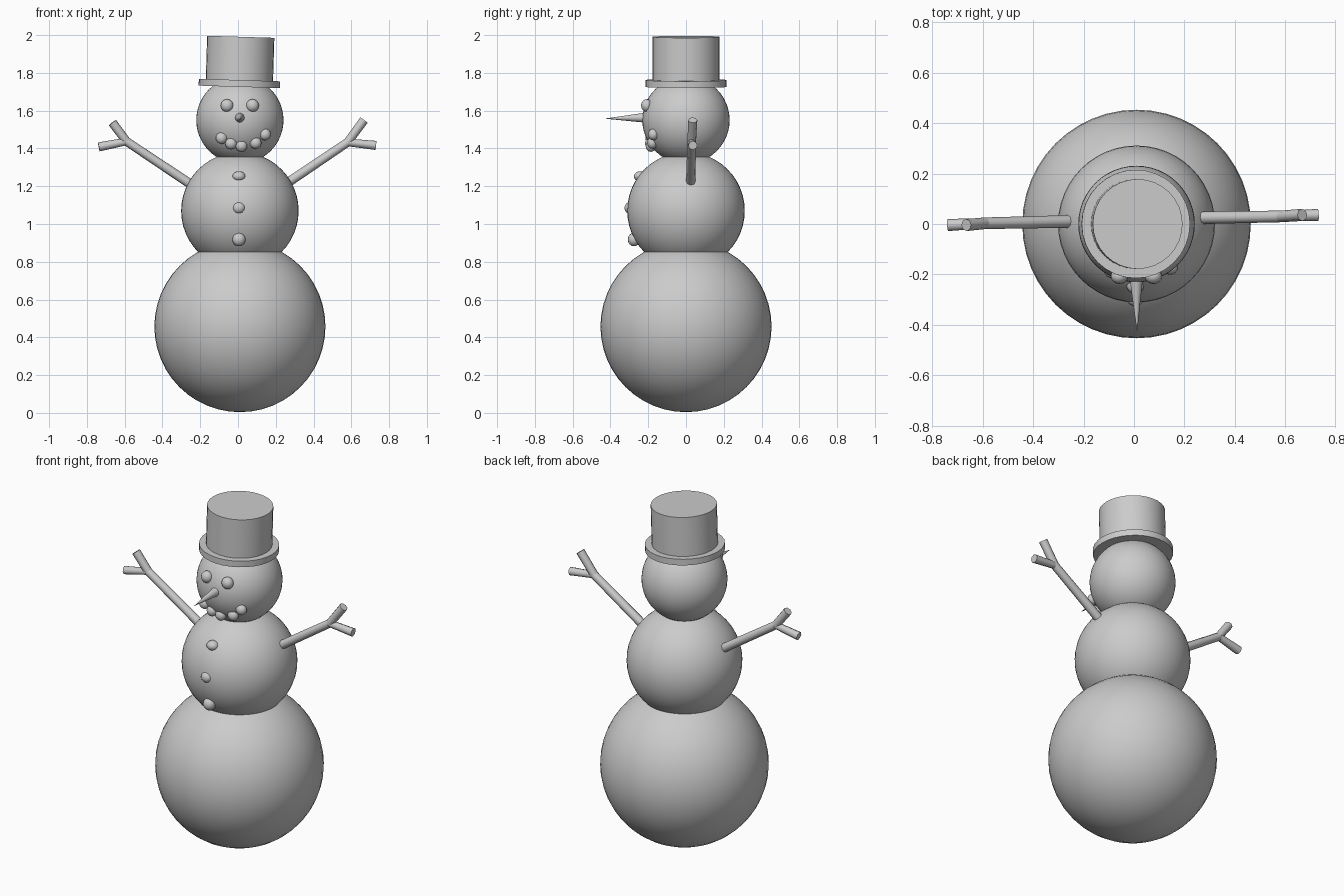
import bpy, math
from mathutils import Vector

if "Cube" in bpy.data.objects:
    bpy.data.objects.remove(bpy.data.objects["Cube"])


def finish(name):
    ob = bpy.context.object
    ob.name = name
    bpy.ops.object.shade_smooth_by_angle(angle=math.radians(50))
    return ob


def ball(name, loc, scale, seg=32, rings=16, rot=(0, 0, 0)):
    bpy.ops.mesh.primitive_uv_sphere_add(segments=seg, ring_count=rings, radius=1, location=loc, rotation=rot)
    bpy.context.object.scale = scale
    bpy.ops.object.transform_apply(location=False, rotation=False, scale=True)
    return finish(name)


def rod(name, a, b, r1, r2, sides):
    """Tapered rod from point a to point b."""
    a, b = Vector(a), Vector(b)
    d = b - a
    bpy.ops.mesh.primitive_cone_add(vertices=sides, radius1=r1, radius2=r2, depth=d.length,
                                    location=(a + b) / 2, rotation=d.to_track_quat('Z', 'Y').to_euler())
    return finish(name)


# Three snowballs
HEAD_Z, HEAD_R = 1.55, 0.231
CX = 0.01
ball("bottom_snowball", (CX, 0, 0.457), (0.453,) * 3, 48, 24)
ball("middle_snowball", (CX, 0, 1.07), (0.311,) * 3, 48, 24)
ball("head_snowball", (CX, 0, HEAD_Z), (HEAD_R,) * 3, 48, 24)


# Eyes and mouth pebbles sit on the front surface of the head
def face_pebble(name, x, z, r):
    y = -math.sqrt(HEAD_R ** 2 - (x - CX) ** 2 - (z - HEAD_Z) ** 2)
    ball(name, (x, y, z), (r, r * 0.9, r), 16, 8)


for i, x in enumerate((-0.058, 0.077)):
    face_pebble(f"eye_{i}", x, 1.627, 0.034)
mouth = [(-0.087, 1.455), (-0.037, 1.426), (0.018, 1.413), (0.093, 1.429), (0.143, 1.474)]
for i, (x, z) in enumerate(mouth):
    face_pebble(f"mouth_pebble_{i}", x, z, 0.031)

# Buttons
for i, (y, z, rz) in enumerate([(-0.243, 1.252, 0.027), (-0.293, 1.085, 0.033), (-0.275, 0.918, 0.036)]):
    ball(f"button_{i}", (0.005, y, z), (0.035, 0.033, rz), 16, 8)

# Nose
rod("nose", (0.009, -0.21, 1.563), (0.012, -0.423, 1.558), 0.027, 0.001, 16)

# Hat, slightly tilted sideways
tilt = math.radians(1.75)
up = Vector((math.sin(tilt), 0, math.cos(tilt)))
base = Vector((0.007, 0, 1.744))
rod("hat_brim", base - up * 0.018, base + up * 0.018, 0.215, 0.215, 32)
rod("hat_crown", base, base + up * 0.247, 0.178, 0.178, 32)

# Stick arms: shoulder, elbow and two twig tips
arms = {
    "left": [(-0.257, 0.010, 1.215), (-0.59, 0.003, 1.437), (-0.665, -0.004, 1.537), (-0.737, -0.004, 1.408)],
    "right": [(0.268, 0.025, 1.222), (0.58, 0.030, 1.432), (0.667, 0.036, 1.550), (0.730, 0.036, 1.416)],
}
for side, (shoulder, elbow, tip_up, tip_down) in arms.items():
    rod(f"{side}_arm", shoulder, elbow, 0.025, 0.023, 8)
    rod(f"{side}_twig_upper", elbow, tip_up, 0.023, 0.024, 8)
    rod(f"{side}_twig_lower", elbow, tip_down, 0.020, 0.024, 8)
